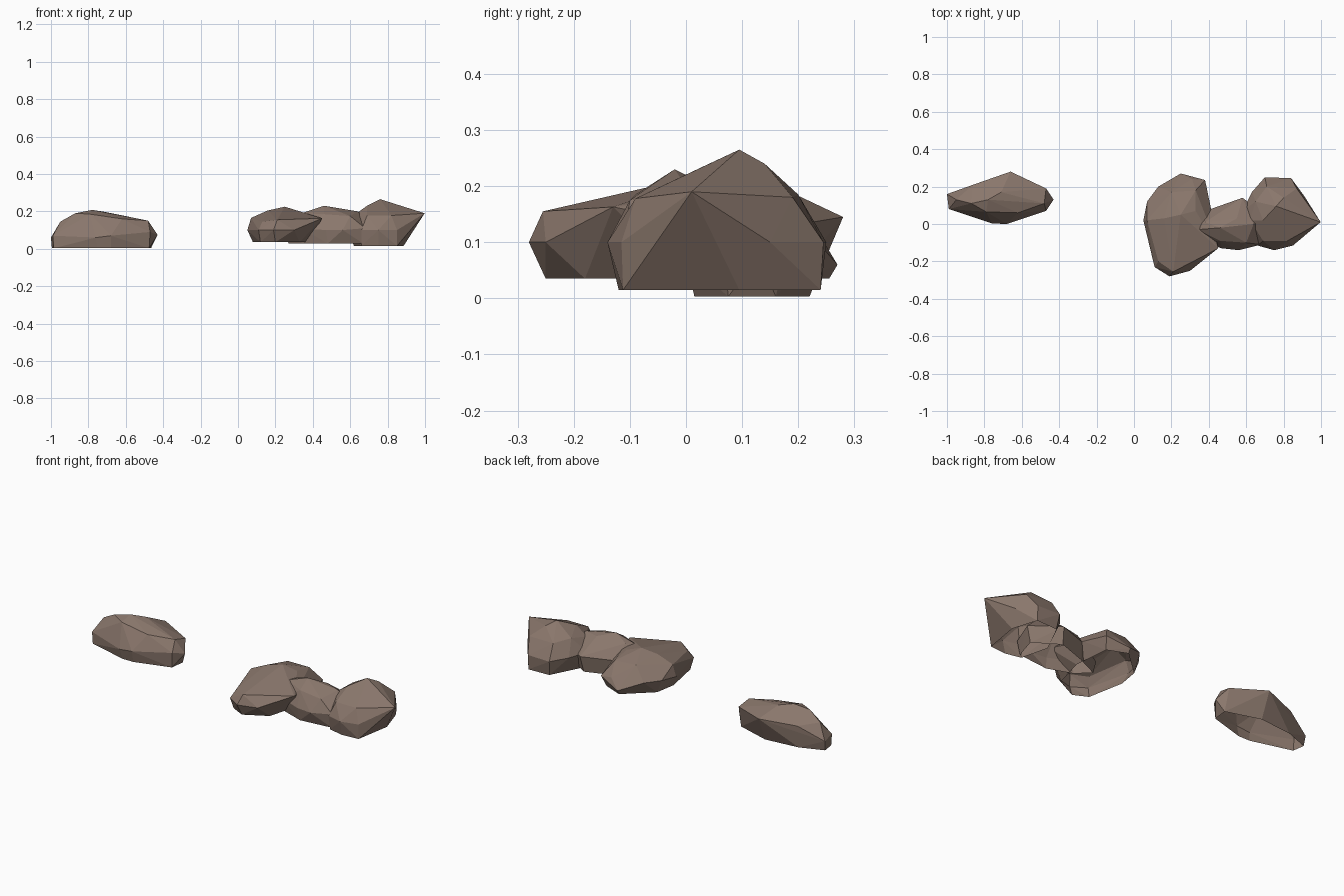
import bpy, bmesh

stone = bpy.data.materials.new("brown stone")
stone.diffuse_color = (0.255, 0.185, 0.15, 1)


def rock(name, rim, crown, base, base_z):
    """Faceted boulder: hull around a widest rim and a crown, open underneath."""
    bm = bmesh.new()
    for p in rim + crown + [(x, y, base_z) for x, y in base]:
        bm.verts.new(p)
    bmesh.ops.convex_hull(bm, input=bm.verts)
    loose = [v for v in bm.verts if not v.link_faces]
    bmesh.ops.delete(bm, geom=loose, context='VERTS')
    bmesh.ops.recalc_face_normals(bm, faces=bm.faces)
    under = [f for f in bm.faces if f.normal.z < -0.98]
    bmesh.ops.delete(bm, geom=under, context='FACES')
    mesh = bpy.data.meshes.new(name)
    bm.to_mesh(mesh)
    bm.free()
    mesh.materials.append(stone)
    ob = bpy.data.objects.new(name, mesh)
    bpy.context.collection.objects.link(ob)
    return ob


# Lone long rock on the left, steep along its front
rock("lone_rock",
     [(-1, .16, .06), (-.99, .08, .07), (-.76, .003, .06), (-.68, 0, .07),
      (-.47, .07, .09), (-.43, .13, .075), (-.47, .19, .13),
      (-.66, .28, .145), (-.86, .21, .13)],
     [(-.95, .13, .145), (-.87, .11, .19), (-.78, .13, .208), (-.71, .17, .197),
      (-.79, .065, .185), (-.62, .06, .16), (-.48, .11, .15)],
     [(-.995, .15), (-.985, .08), (-.75, .015), (-.68, .015), (-.475, .075),
      (-.465, .16), (-.66, .22), (-.86, .20)], 0.003)

# Wide rock of the group, with a pointed right shoulder
rock("wide_rock",
     [(.05, .02, .10), (.07, .12, .11), (.13, .20, .11), (.25, .27, .06),
      (.31, .24, .11), (.38, .235, .10), (.41, .09, .12), (.45, -.13, .163),
      (.30, -.25, .10), (.19, -.28, .10), (.11, -.23, .10)],
     [(.07, .02, .165), (.13, -.20, .145), (.21, -.255, .155),
      (.16, .03, .205), (.25, .05, .225), (.33, .07, .20),
      (.20, .17, .185), (.33, .18, .18)],
     [(.08, .0), (.10, .12), (.25, .255), (.36, .21), (.38, .0),
      (.33, -.18), (.20, -.25), (.12, -.21)], 0.035)

# Small rock bridging the group, running into both neighbours
rock("bridge_rock",
     [(.25, .0, .10), (.34, -.09, .11), (.47, -.13, .10), (.56, -.14, .10),
      (.68, -.11, .11), (.73, .03, .12), (.58, .14, .12), (.41, .08, .12)],
     [(.34, -.03, .19), (.38, .01, .20), (.46, -.02, .23), (.55, .03, .205),
      (.64, .0, .20), (.46, -.09, .185), (.60, -.10, .175)],
     [(.27, .0), (.34, -.07), (.48, -.12), (.67, -.10), (.71, .03),
      (.57, .12), (.40, .06)], 0.028)

# Tall rock on the right, with a pointed overhanging tip
rock("tall_rock",
     [(.58, .07, .12), (.63, .17, .11), (.70, .25, .10), (.84, .245, .10),
      (.91, .15, .10), (.998, .01, .19), (.91, .045, .09), (.85, -.115, .10),
      (.75, -.14, .10), (.66, -.115, .10)],
     [(.62, .02, .18), (.69, .02, .23), (.76, .095, .265), (.71, .20, .185),
      (.87, .19, .18), (.93, .10, .17), (.80, .14, .24),
      (.69, -.09, .178), (.82, -.09, .178), (.65, .12, .20)],
     [(.62, .06), (.71, .235), (.84, .24), (.885, .095), (.85, -.112),
      (.75, -.12), (.66, -.10)], 0.015)
